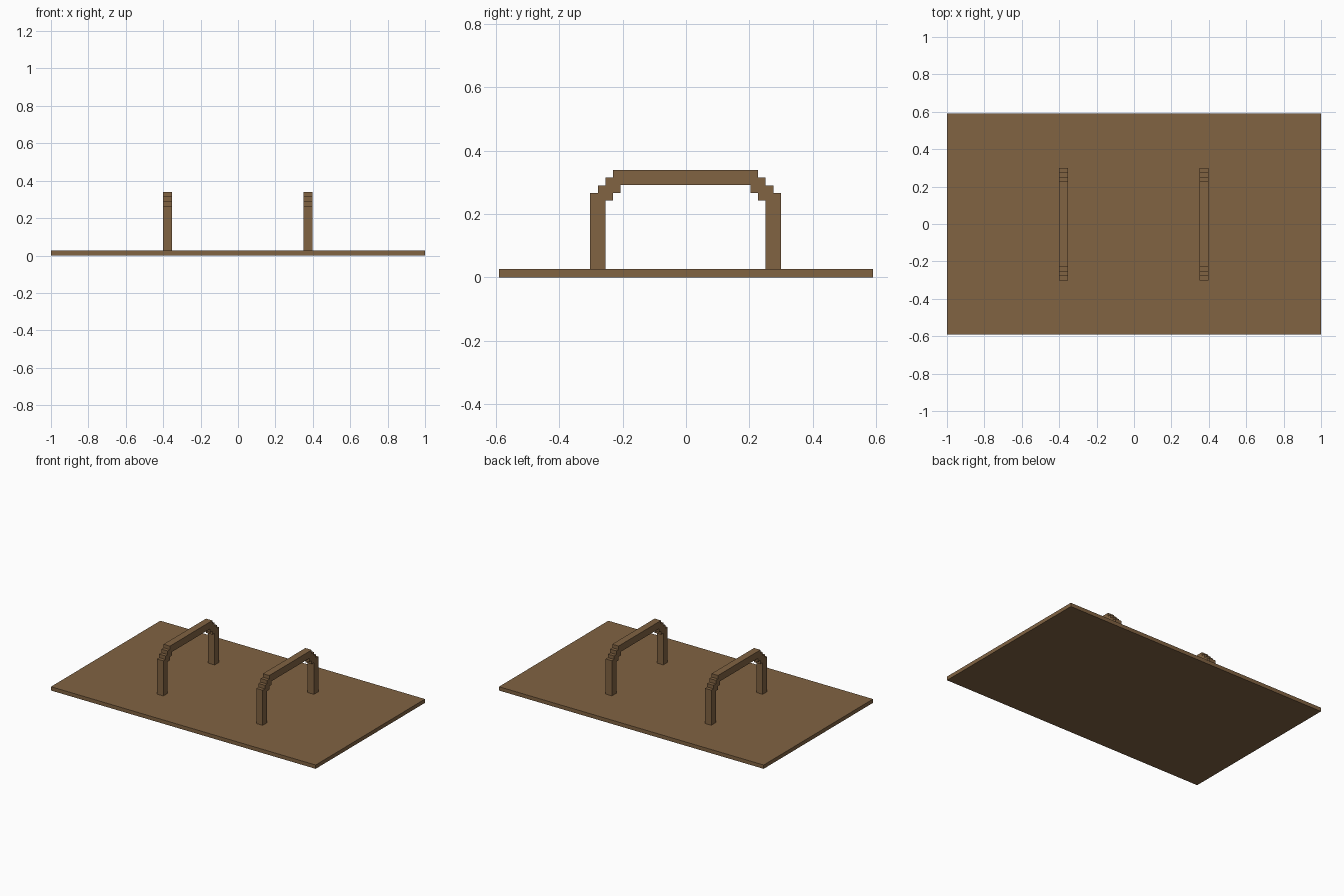
import bpy, bmesh

if "Cube" in bpy.data.objects:
    bpy.data.objects.remove(bpy.data.objects["Cube"])

# One wood colour for everything
wood = bpy.data.materials.new("brown wood")
wood.diffuse_color = (0.22, 0.125, 0.055, 1)
wood.use_nodes = True
wood.node_tree.nodes["Principled BSDF"].inputs["Base Color"].default_value = wood.diffuse_color


def add_object(name, bm):
    bmesh.ops.recalc_face_normals(bm, faces=bm.faces[:])
    mesh = bpy.data.meshes.new(name)
    bm.to_mesh(mesh)
    bm.free()
    mesh.materials.append(wood)
    obj = bpy.data.objects.new(name, mesh)
    bpy.context.collection.objects.link(obj)
    return obj


# Flat base board
BOARD_TOP = 0.026
bm = bmesh.new()
bmesh.ops.create_cube(bm, size=1)
for v in bm.verts:
    v.co.x *= 2.0
    v.co.y *= 1.18
    v.co.z = (v.co.z + 0.5) * BOARD_TOP
add_object("base_board", bm)

# Half outline of a handle (y, z): outer staircase up, then inner staircase down
outer = [(0.301, 0.02), (0.301, 0.266), (0.277, 0.266), (0.277, 0.290),
         (0.253, 0.290), (0.253, 0.315), (0.229, 0.315), (0.229, 0.339)]
inner = [(0.205, 0.291), (0.205, 0.266), (0.229, 0.266), (0.229, 0.242),
         (0.253, 0.242), (0.253, 0.02)]


def mirrored(points):
    return [(-y, z) for y, z in reversed(points)]


outline = outer + mirrored(outer) + mirrored(inner) + inner


def handle(name, x, y_shift=-0.0015, width=0.048):
    """Stepped arch extruded along x."""
    bm = bmesh.new()
    verts = [bm.verts.new((x - width / 2, y + y_shift, z)) for y, z in outline]
    face = bm.faces.new(verts)
    out = bmesh.ops.extrude_face_region(bm, geom=[face])
    moved = [g for g in out["geom"] if isinstance(g, bmesh.types.BMVert)]
    bmesh.ops.translate(bm, verts=moved, vec=(width, 0, 0))
    add_object(name, bm)


# Pair of arched handles
handle("left_handle", -0.377)
handle("right_handle", 0.374)
